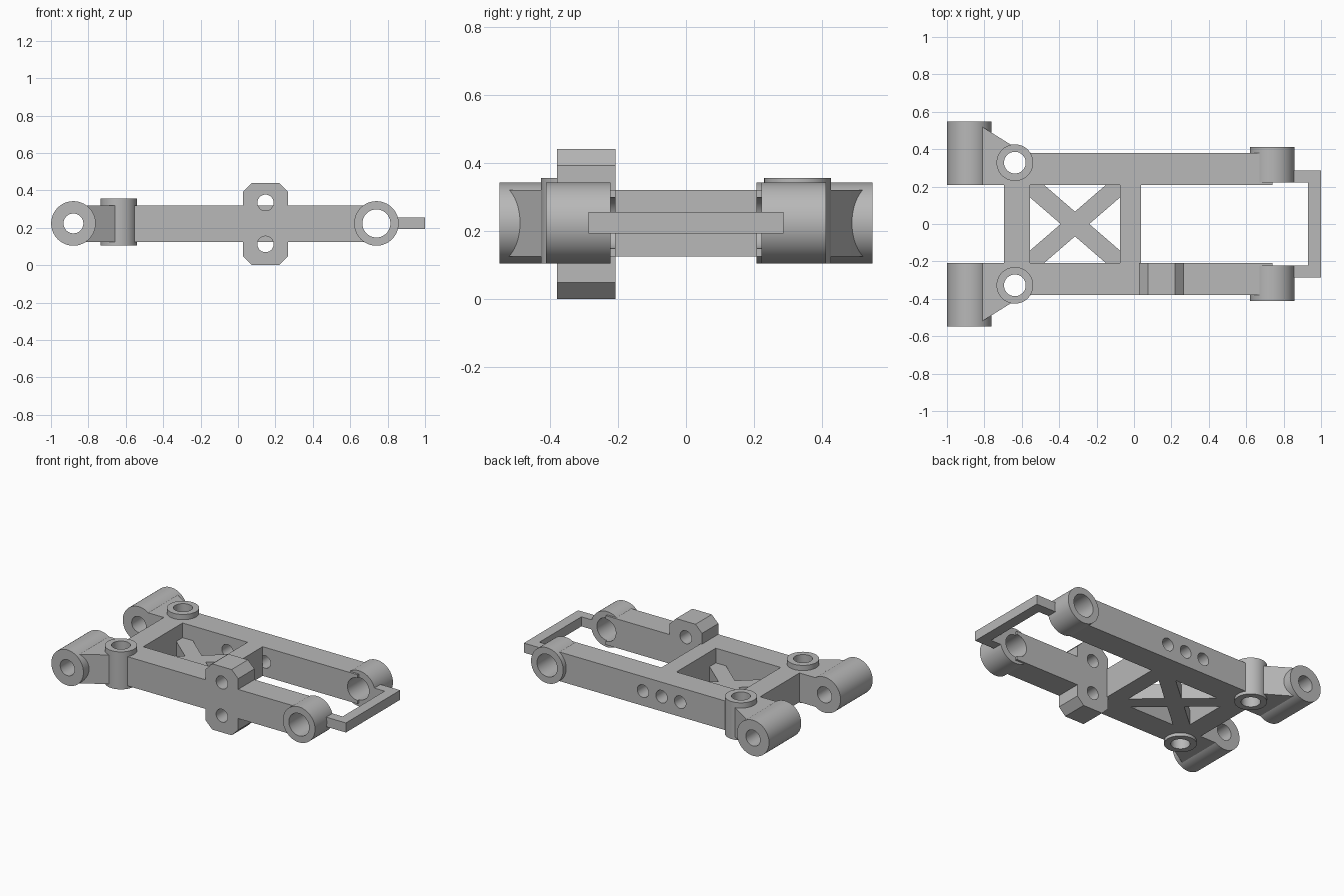
import bpy, bmesh, math
from mathutils import Matrix, Vector

cube = bpy.data.objects.get("Cube")
if cube:
    bpy.data.objects.remove(cube, do_unlink=True)

grey = bpy.data.materials.new("plain grey")
grey.use_nodes = True
grey.diffuse_color = (0.48, 0.48, 0.48, 1)
grey.node_tree.nodes["Principled BSDF"].inputs["Base Color"].default_value = grey.diffuse_color

MID = 0.223            # height of the bore axes
LOW, HIGH = 0.125, 0.32  # underside and top of the frame
IN, OUT = 0.208, 0.38    # inner and outer face of a rail


def finish(name, bm):
    bmesh.ops.recalc_face_normals(bm, faces=bm.faces)
    mesh = bpy.data.meshes.new(name)
    bm.to_mesh(mesh)
    bm.free()
    mesh.materials.append(grey)
    obj = bpy.data.objects.new(name, mesh)
    bpy.context.collection.objects.link(obj)
    return obj


def box(name, x, y, z, turn=0):
    """Box from (min, max) ranges, turned about its own vertical axis."""
    spans = [sorted(r) for r in (x, y, z)]
    centre = Vector([(a + b) / 2 for a, b in spans])
    size = Matrix.Diagonal([b - a for a, b in spans] + [1])
    bm = bmesh.new()
    bmesh.ops.create_cube(bm, size=1, matrix=Matrix.Translation(centre)
                          @ Matrix.Rotation(turn, 4, "Z") @ size)
    return finish(name, bm)


def prism(name, points, sweep):
    """Extrude a closed outline along a vector."""
    bm = bmesh.new()
    face = bm.faces.new([bm.verts.new(p) for p in points])
    made = bmesh.ops.extrude_face_region(bm, geom=[face])["geom"]
    verts = [v for v in made if isinstance(v, bmesh.types.BMVert)]
    bmesh.ops.translate(bm, verts=verts, vec=sweep)
    return finish(name, bm)


def rod(name, start, end, radius):
    start, end = Vector(start), Vector(end)
    axis = end - start
    turn = axis.to_track_quat("Z", "Y").to_matrix().to_4x4()
    bm = bmesh.new()
    bmesh.ops.create_cone(bm, cap_ends=True, segments=64, radius1=radius,
                          radius2=radius, depth=axis.length,
                          matrix=Matrix.Translation((start + end) / 2) @ turn)
    return finish(name, bm)


def drill(parts, cutter):
    """Cut one hole through several parts and drop the cutter."""
    cutter.hide_render = True
    for part in parts:
        mod = part.modifiers.new("hole", "BOOLEAN")
        mod.operation = "DIFFERENCE"
        mod.solver = "EXACT"
        mod.object = cutter
        bpy.context.view_layer.objects.active = part
        bpy.ops.object.modifier_apply(modifier=mod.name)
    bpy.data.objects.remove(cutter, do_unlink=True)


parts = []
rails = {}
for s, side in ((1, "back"), (-1, "front")):
    # Long rail, sloping web, and the three round bosses
    rail = box(side + "_rail", (-0.637, 0.74), (s * IN, s * OUT), (LOW, HIGH))
    outline = [(-0.83, IN), (-0.83, 0.531), (-0.66, 0.425), (-0.637, 0.41), (-0.637, IN)]
    web = prism(side + "_web", [(x, s * y, LOW) for x, y in outline], (0, 0, HIGH - LOW))
    wide = rod(side + "_wide_tube", (-0.88, s * IN, MID), (-0.88, s * 0.548, MID), 0.119)
    short = rod(side + "_short_tube", (0.74, s * 0.222, MID), (0.74, s * 0.412, MID), 0.119)
    boss = rod(side + "_upright_boss", (-0.637, s * 0.328, 0.104), (-0.637, s * 0.328, 0.355), 0.098)

    # Bores
    drill([wide, web], rod("cutter", (-0.88, s * 0.1, MID), (-0.88, s * 0.7, MID), 0.053))
    drill([short, rail], rod("cutter", (0.74, s * 0.1, MID), (0.74, s * 0.7, MID), 0.075))
    drill([boss, rail, web], rod("cutter", (-0.637, s * 0.328, 0), (-0.637, s * 0.328, 0.5), 0.058))

    # Arm of the end loop
    arm = box(side + "_loop_arm", (0.835, 0.93), (s * 0.222, s * 0.287), (0.192, 0.256))
    rails[side] = rail
    parts += [rail, web, wide, short, boss, arm]

# Row of holes in the back rail
for i in range(3):
    x = 0.053 - 0.138 * i
    drill([rails["back"]], rod("cutter", (x, 0.1, MID), (x, 0.5, MID), 0.042))

# Chamfered block on the front rail, with a hole above and below the rail
half, tall, cut = 0.12, 0.22, 0.048
corner = [(half, tall - cut), (half - cut, tall)]
ring = corner + [(-x, z) for x, z in reversed(corner)]
ring += [(-x, -z) for x, z in ring]
block = prism("chamfered_block", [(0.147 + x, -OUT, tall + z) for x, z in ring], (0, OUT - IN, 0))
for z in (0.112, 0.334):
    drill([block, rails["front"]], rod("cutter", (0.147, -0.5, z), (0.147, -0.1, z), 0.043))
parts.append(block)

# Cross members and the closing bar of the loop
parts.append(box("rear_crossbar", (-0.695, -0.556), (-IN, IN), (LOW, HIGH)))
parts.append(box("middle_crossbar", (-0.075, 0.037), (-IN, IN), (LOW, HIGH)))
parts.append(box("loop_bar", (0.93, 1.0), (-0.287, 0.287), (0.192, 0.256)))

# Diagonal braces between the crossbars
mid_x, reach = -0.3155, 0.33
angle = math.atan2(2 * IN, 0.481)
for s, side in ((1, "first"), (-1, "second")):
    parts.append(box(side + "_brace", (mid_x - reach, mid_x + reach), (-0.05, 0.05),
                     (LOW, 0.222), s * angle))

# Smooth round walls, keep hard edges
for obj in bpy.context.view_layer.objects:
    obj.select_set(obj in parts)
bpy.context.view_layer.objects.active = parts[0]
bpy.ops.object.shade_smooth_by_angle(angle=math.radians(30))
